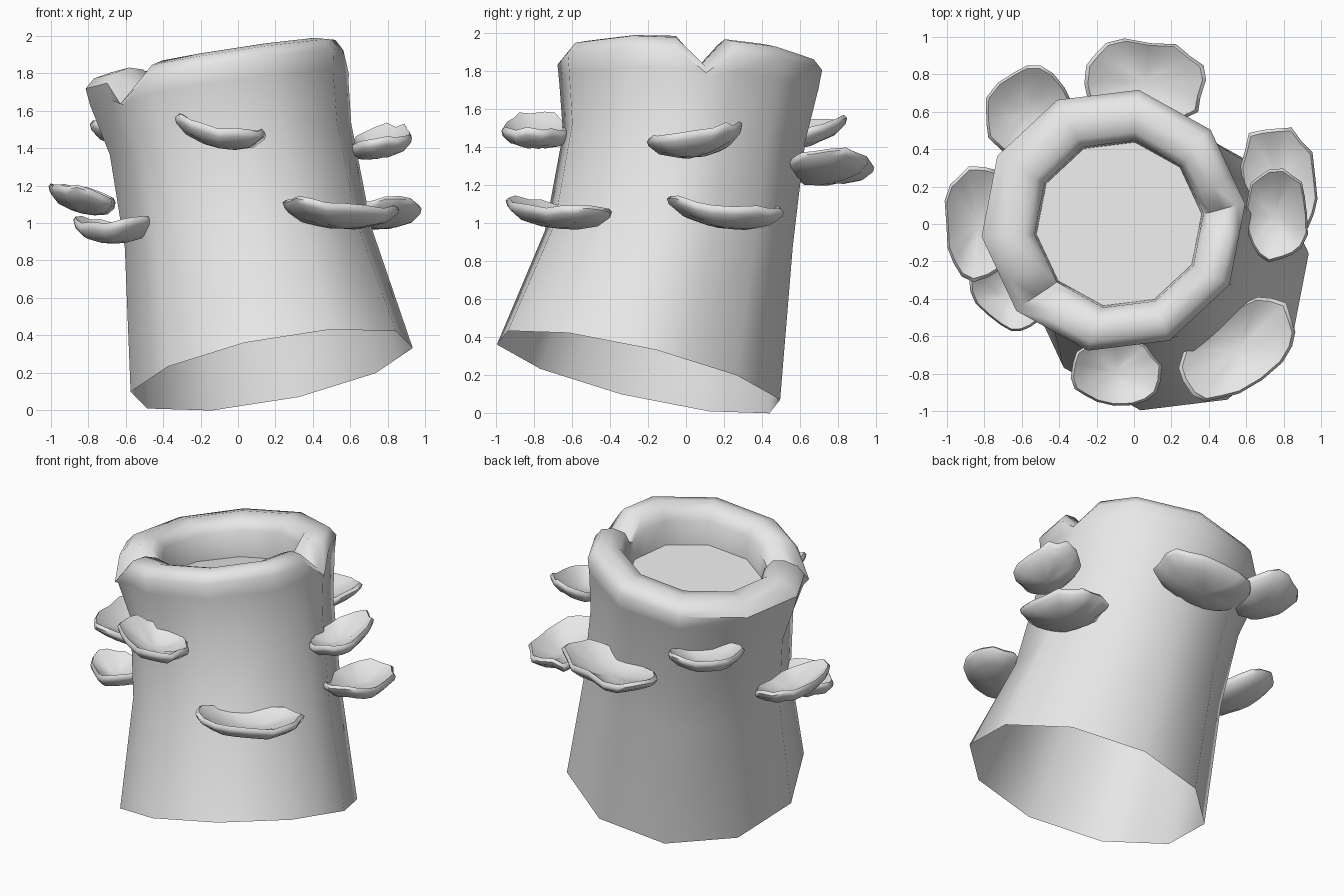
import bpy, bmesh, math, random
from mathutils import Vector

cube = bpy.data.objects.get("Cube")
if cube:
    bpy.data.objects.remove(cube, do_unlink=True)

grey = bpy.data.materials.new("bark_grey")
grey.use_nodes = True
grey.diffuse_color = (0.8, 0.8, 0.8, 1)
grey.node_tree.nodes["Principled BSDF"].inputs["Base Color"].default_value = (0.8, 0.8, 0.8, 1)


def finish(bm, name, angle):
    mesh = bpy.data.meshes.new(name)
    bm.to_mesh(mesh)
    bm.free()
    mesh.materials.append(grey)
    obj = bpy.data.objects.new(name, mesh)
    bpy.context.collection.objects.link(obj)
    bpy.ops.object.select_all(action='DESELECT')
    obj.select_set(True)
    bpy.context.view_layer.objects.active = obj
    bpy.ops.object.shade_smooth_by_angle(angle=math.radians(angle))
    return obj


def bridge(bm, lower, upper):
    n = len(lower)
    for i in range(n):
        j = (i + 1) % n
        bm.faces.new((lower[i], lower[j], upper[j], upper[i]))


# Ten-sided outline, with extra points beside the two notched corners
SIDES, PHASE, NOTCHES = 10, math.radians(7), (0, 6)


def corner(k):
    a = PHASE + math.tau * k / SIDES
    return Vector((math.cos(a), math.sin(a)))


outline = []
for k in range(SIDES):
    c = corner(k)
    if k in NOTCHES:
        outline += [(c.lerp(corner(k - 1), 0.38), False), (c, True),
                    (c.lerp(corner(k + 1), 0.38), False)]
    else:
        outline.append((c, False))

# Leaning trunk: centre x, y, z, radius, slope along x and y, notch depth
rings = [
    (0.18, -0.25, 0.215, 0.76, 0.183, -0.23, 0),
    (0.055, -0.09, 0.92, 0.665, 0.09, -0.08, 0),
    (-0.04, -0.01, 1.45, 0.65, 0.14, -0.06, 0),
    (-0.10, 0.015, 1.72, 0.695, 0.14, -0.05, 0.04),
    (-0.11, 0.02, 1.82, 0.71, 0.15, -0.05, 0.13),
    (-0.11, 0.02, 1.875, 0.665, 0.16, -0.05, 0.15),
    (-0.10, 0.01, 1.895, 0.58, 0.16, -0.05, 0.15),
    (-0.09, 0.0, 1.875, 0.50, 0.16, -0.05, 0.13),
    (-0.08, 0.0, 1.81, 0.455, 0.16, -0.05, 0.05),
    (-0.08, 0.0, 1.64, 0.445, 0.16, -0.08, 0),
]
bm = bmesh.new()
previous = None
for cx, cy, cz, r, sx, sy, notch in rings:
    ring = []
    for p, cut in outline:
        dx, dy = p * r
        z = cz + sx * dx + sy * dy - (notch if cut else 0)
        ring.append(bm.verts.new((cx + dx, cy + dy, z)))
    if previous:
        bridge(bm, previous, ring)
    previous = ring
# Sunken floor inside the rim
bm.faces.new(previous)
finish(bm, "stump", 50)


# Bracket fungus: a shallow scalloped dish with a thick rolled lip
PROFILE = [(0.35, -0.045), (0.75, -0.025), (0.97, 0.015), (1.0, 0.04),
           (0.94, 0.06), (0.75, 0.035), (0.35, 0.0)]


def fungus(name, centre, azimuth, width, length, tilt, rise, seed):
    rng = random.Random(seed)
    a = math.radians(azimuth)
    out = Vector((math.cos(a), math.sin(a), rise / length))
    side = Vector((-math.sin(a), math.cos(a), tilt / width))
    n = 18
    wobble = [rng.uniform(0.93, 1.06) for _ in range(n)]
    lift = [rng.uniform(-0.012, 0.012) for _ in range(n)]

    def place(u, v, z):
        return Vector(centre) + out * (u * length) + side * (v * width) + Vector((0, 0, z))

    bm = bmesh.new()
    rows = []
    for r, z in PROFILE:
        row = []
        for i in range(n):
            t = math.tau * i / n
            s = r * (1 + (wobble[i] - 1) * r)
            # slightly squared ellipse
            u = math.copysign(abs(math.cos(t)) ** 0.85, math.cos(t)) * s
            v = math.copysign(abs(math.sin(t)) ** 0.85, math.sin(t)) * s
            # ends curl upward
            curl = 0.035 * v * v + lift[i] * r
            row.append(bm.verts.new(place(u, v, z - 0.02 + curl)))
        if rows:
            bridge(bm, rows[-1], row)
        rows.append(row)
    bottom = bm.verts.new(place(0, 0, -0.07))
    top = bm.verts.new(place(0, 0, -0.025))
    for i in range(n):
        j = (i + 1) % n
        bm.faces.new((bottom, rows[0][j], rows[0][i]))
        bm.faces.new((top, rows[-1][i], rows[-1][j]))
    bmesh.ops.recalc_face_normals(bm, faces=bm.faces)
    finish(bm, name, 60)


fungus("fungus_back", (0.06, 0.76, 1.28), 83, 0.33, 0.22, -0.05, 0.02, 1)
fungus("fungus_back_right", (-0.57, 0.60, 1.47), 135, 0.24, 0.21, 0, 0.04, 2)
fungus("fungus_right", (-0.83, 0.0, 1.12), 182, 0.31, 0.18, 0, 0.04, 3)
fungus("fungus_front_right", (-0.67, -0.38, 0.96), 225, 0.22, 0.16, 0, 0.0, 4)
fungus("fungus_front", (-0.10, -0.79, 1.47), 268, 0.24, 0.18, -0.045, 0.0, 5)
fungus("fungus_front_left", (0.56, -0.67, 1.04), 307, 0.35, 0.20, -0.025, 0.01, 6)
fungus("fungus_left_upper", (0.76, 0.05, 1.42), 0, 0.25, 0.17, 0.035, 0.03, 7)
fungus("fungus_left_lower", (0.78, 0.22, 1.04), 10, 0.31, 0.20, -0.03, 0.01, 8)
